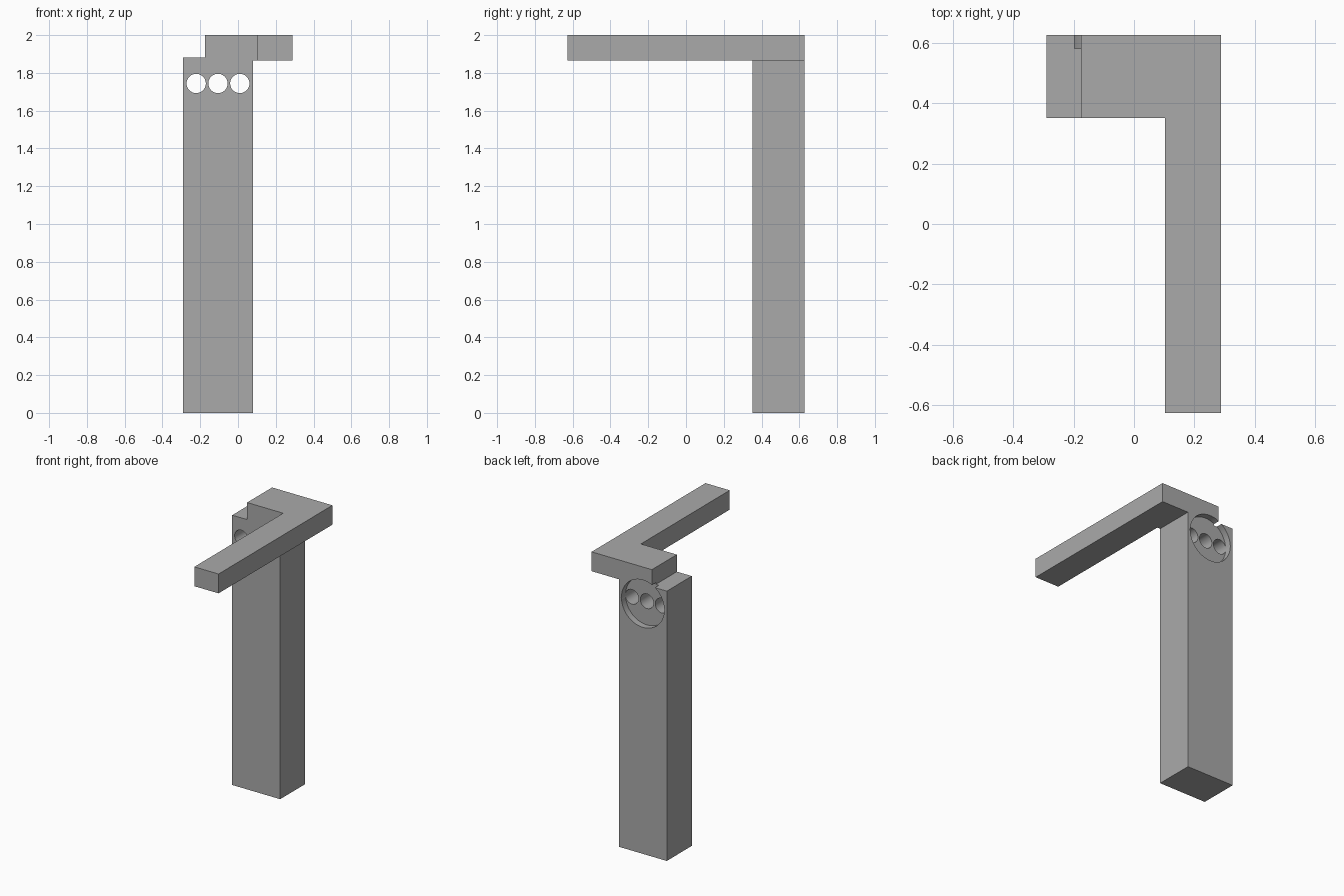
import bpy, bmesh, math
from mathutils import Matrix

if "Cube" in bpy.data.objects:
    bpy.data.objects.remove(bpy.data.objects["Cube"])

grey = bpy.data.materials.new("plain grey")
grey.use_nodes = True
colour = (0.4, 0.4, 0.4, 1)
grey.diffuse_color = colour
grey.node_tree.nodes["Principled BSDF"].inputs["Base Color"].default_value = colour

FRONT, BACK = 0.352, 0.627      # depth of the post
LEFT, RIGHT = -0.291, 0.079     # width of the post
MID, HOLE_Z = -0.106, 1.744     # centre of the recess


def make_object(name, bm):
    bmesh.ops.recalc_face_normals(bm, faces=bm.faces)
    mesh = bpy.data.meshes.new(name)
    bm.to_mesh(mesh)
    bm.free()
    mesh.materials.append(grey)
    obj = bpy.data.objects.new(name, mesh)
    bpy.context.collection.objects.link(obj)
    return obj


def extrude_profile(name, points, y0, y1):
    """Extrude an x-z outline from y0 to y1."""
    bm = bmesh.new()
    face = bm.faces.new([bm.verts.new((x, y0, z)) for x, z in points])
    ext = bmesh.ops.extrude_face_region(bm, geom=[face])
    verts = [v for v in ext["geom"] if isinstance(v, bmesh.types.BMVert)]
    bmesh.ops.translate(bm, verts=verts, vec=(0, y1 - y0, 0))
    return make_object(name, bm)


def drill(target, x, radius, y0, y1):
    """Cut a round bore along y."""
    bm = bmesh.new()
    bmesh.ops.create_cone(bm, cap_ends=True, segments=64, radius1=radius,
                          radius2=radius, depth=y1 - y0,
                          matrix=Matrix.Translation((x, (y0 + y1) / 2, HOLE_Z))
                          @ Matrix.Rotation(math.pi / 2, 4, "X"))
    cutter = make_object("bore_cutter", bm)
    cutter.hide_render = True
    mod = target.modifiers.new("bore", "BOOLEAN")
    mod.operation, mod.solver, mod.object = "DIFFERENCE", "EXACT", cutter
    bpy.context.view_layer.objects.active = target
    bpy.ops.object.modifier_apply(modifier=mod.name)
    bpy.data.objects.remove(cutter)


# Post with its stepped shoulder and the overhanging top
post = extrude_profile("post", [
    (LEFT, 0), (RIGHT, 0), (RIGHT, 1.865), (0.289, 1.865),
    (0.289, 2), (-0.176, 2), (-0.176, 1.881), (LEFT, 1.881)], FRONT, BACK)

# Round recess in the back, then three through holes
drill(post, MID, 0.165, BACK - 0.045, BACK + 0.1)
for i in (-1, 0, 1):
    drill(post, MID + i * 0.1155, 0.051, FRONT - 0.1, BACK + 0.1)

# Long arm reaching forward
arm = extrude_profile("arm", [
    (0.102, 1.865), (0.289, 1.865), (0.289, 2), (0.102, 2)], -0.627, FRONT)

bpy.ops.object.select_all(action="DESELECT")
post.select_set(True)
bpy.context.view_layer.objects.active = post
bpy.ops.object.shade_smooth_by_angle(angle=math.radians(30))
